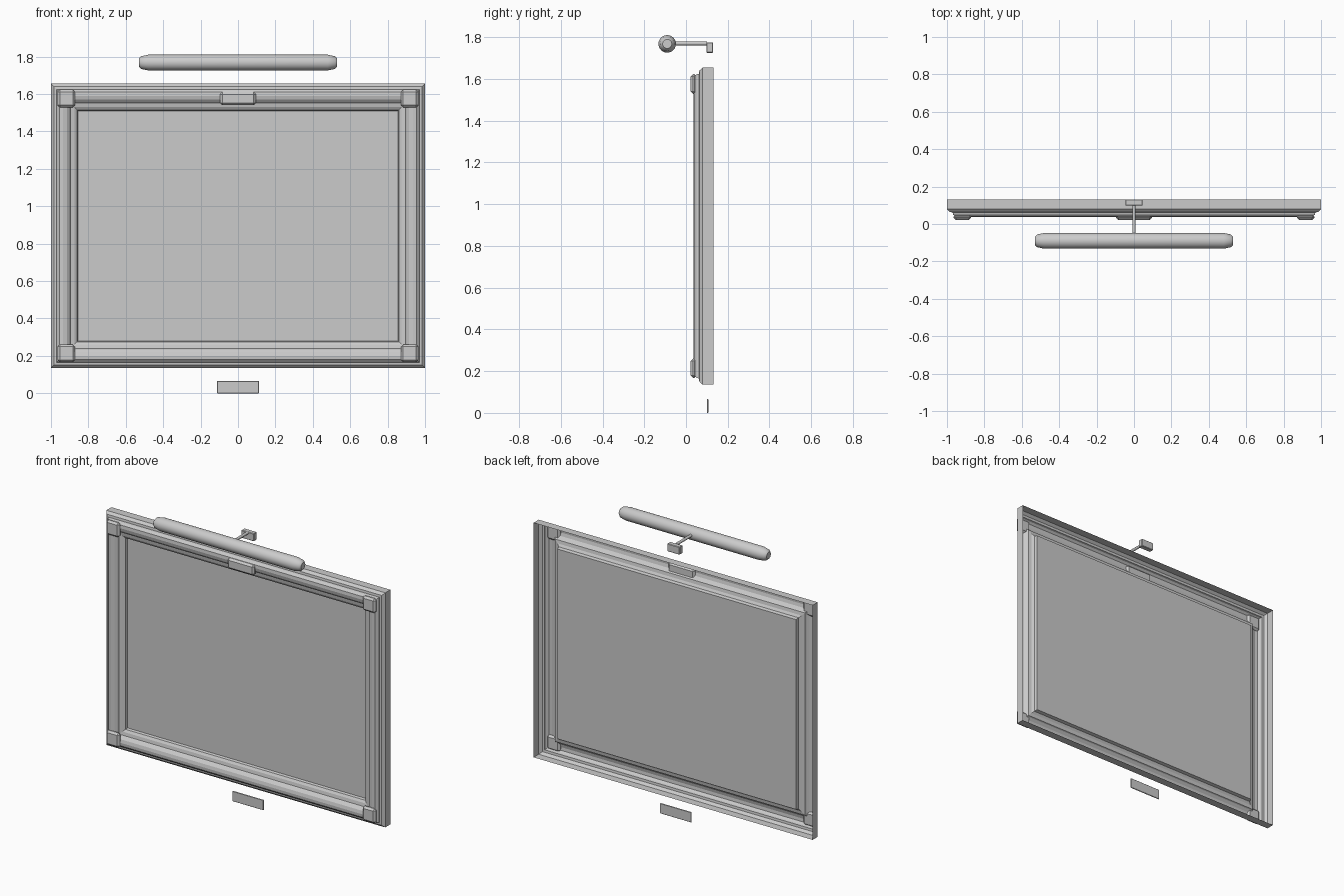
import bpy, bmesh, math
from mathutils import Matrix

if "Cube" in bpy.data.objects:
    bpy.data.objects.remove(bpy.data.objects["Cube"])

CZ = 0.895          # frame centre height
HW, HH = 1.0, 0.76  # frame half width / half height


def finish(name, bm, recalc=True):
    if recalc:
        bmesh.ops.recalc_face_normals(bm, faces=bm.faces[:])
    me = bpy.data.meshes.new(name)
    bm.to_mesh(me)
    bm.free()
    ob = bpy.data.objects.new(name, me)
    bpy.context.collection.objects.link(ob)
    return ob


def box(name, lo, hi, chamfer=0.0):
    bm = bmesh.new()
    bmesh.ops.create_cube(bm, size=1)
    for v in bm.verts:
        v.co = [(a + b) / 2 + c * (b - a) for a, b, c in zip(lo, hi, v.co)]
    if chamfer:
        bmesh.ops.bevel(bm, geom=bm.edges[:], offset=chamfer, segments=1,
                        affect='EDGES', profile=0.5)
    return finish(name, bm)


def lathe(name, profile, sides, place):
    # rings of (position, radius) along an axis, then closed with end caps
    bm = bmesh.new()
    rings = [[bm.verts.new((r * math.cos(2 * math.pi * i / sides),
                            r * math.sin(2 * math.pi * i / sides), t))
              for i in range(sides)] for t, r in profile]
    for a, b in zip(rings, rings[1:]):
        for i in range(sides):
            j = (i + 1) % sides
            bm.faces.new((a[i], a[j], b[j], b[i]))
    bm.faces.new(rings[0])
    bm.faces.new(rings[-1])
    bm.transform(place)
    ob = finish(name, bm)
    for p in ob.data.polygons:
        p.use_smooth = len(p.vertices) == 4
    return ob


# Moulding: open-backed profile (inset, y) mitred around the rectangle
profile = [(0, .132), (0, .08), (.015, .064), (.03, .062), (.033, .05),
           (.045, .039), (.065, .037), (.085, .042), (.1, .054),
           (.104, .062), (.125, .066), (.14, .075), (.145, .095)]
bm = bmesh.new()
loops = [[bm.verts.new((sx * (HW - d), y, CZ + sz * (HH - d)))
          for sx, sz in ((-1, -1), (1, -1), (1, 1), (-1, 1))] for d, y in profile]
for a, b in zip(loops, loops[1:]):
    for i in range(4):
        j = (i + 1) % 4
        bm.faces.new((a[i], a[j], b[j], b[i]))
finish("frame_moulding", bm, recalc=False)

# Picture panel
W, H = HW - .145, HH - .145
box("picture_panel", (-W, .09, CZ - H), (W, .096, CZ + H))

# Corner blocks and top centre ornament
for sx in (-1, 1):
    for sz in (-1, 1):
        x, z, s = sx * .918, CZ + sz * .681, .047
        box("corner_block", (x - s, .022, z - s), (x + s, .052, z + s), .012)
box("top_ornament", (-.096, .022, 1.54), (.096, .052, 1.61), .012)

# Label plate below the frame
box("label_plate", (-.112, .1, 0), (.112, .107, .066), .002)

# Picture light: tube shade, arm and wall bracket
half = [(.48, .042), (.518, .034), (.53, .022)]
shade = [(-t, r) for t, r in reversed(half)] + half
lathe("light_shade", shade, 24,
      Matrix.Translation((0, -.09, 1.768)) @ Matrix.Rotation(math.pi / 2, 4, 'Y'))
lathe("light_arm", [(-.18, .009), (0, .009)], 12,
      Matrix.Translation((0, -.08, 1.77)) @ Matrix.Rotation(math.pi / 2, 4, 'X'))
box("wall_bracket", (-.045, .098, 1.725), (.045, .13, 1.775), .003)
